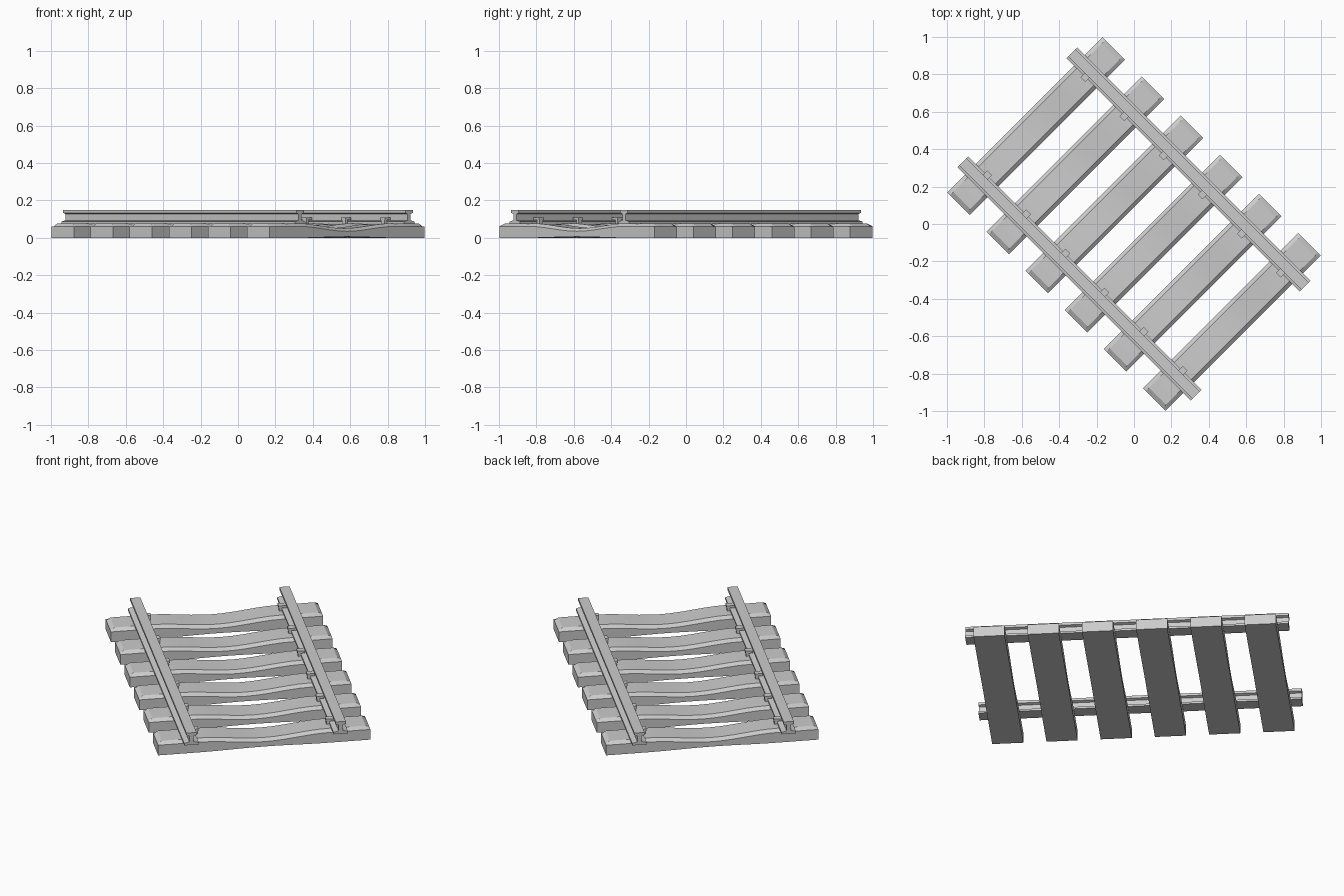
import bpy, bmesh, math
from mathutils import Matrix

if "Cube" in bpy.data.objects:
    bpy.data.objects.remove(bpy.data.objects["Cube"])

# local x runs along the rails, local y along the sleepers; all turned -45 degrees
TURN = Matrix.Rotation(math.radians(-45), 4, 'Z')


def finish(name, bm, smooth=False):
    bmesh.ops.recalc_face_normals(bm, faces=bm.faces)
    bm.transform(TURN)
    me = bpy.data.meshes.new(name)
    bm.to_mesh(me)
    bm.free()
    ob = bpy.data.objects.new(name, me)
    bpy.context.collection.objects.link(ob)
    if smooth:
        bpy.context.view_layer.objects.active = ob
        ob.select_set(True)
        bpy.ops.object.shade_smooth_by_angle(angle=math.radians(25))
        ob.select_set(False)
    return ob


def loft(bm, rings):
    loops = [[bm.verts.new(p) for p in r] for r in rings]
    n = len(loops[0])
    for a, b in zip(loops, loops[1:]):
        for i in range(n):
            j = (i + 1) % n
            bm.faces.new((a[i], a[j], b[j], b[i]))
    bm.faces.new(loops[0])
    bm.faces.new(loops[-1])


def add_box(bm, center, size):
    m = Matrix.Translation(center) @ Matrix.Diagonal((*size, 1))
    bmesh.ops.create_cube(bm, size=1, matrix=m)


def sleeper_ring(x, y, end=False):
    # the sleeper is waisted in height between the rails
    t = min(abs(y) / 0.36, 1)
    s = 0.5 + 0.5 * math.cos(math.pi * t)
    low, top = 0.006 * s, 0.077 - 0.026 * s
    side = top - 0.016
    if end:
        top = side
    half = [(0.085, low), (0.085, side), (0.065, top)]
    pts = half + [(-a, z) for a, z in reversed(half)]
    return [(x + a, y, z) for a, z in pts]


xs = [-0.74 + 0.296 * i for i in range(6)]

# sleepers
for i, x in enumerate(xs):
    bm = bmesh.new()
    mids = [-0.36 + 0.06 * k for k in range(13)]
    rings = [sleeper_ring(x, -0.586, True), sleeper_ring(x, -0.563)]
    rings += [sleeper_ring(x, y) for y in mids]
    rings += [sleeper_ring(x, 0.563), sleeper_ring(x, 0.586, True)]
    loft(bm, rings)
    finish(f"sleeper_{i + 1}", bm, True)

# rails: foot, web and head in one I-shaped profile, with spikes on the inner side
half_rail = [(0.040, 0.075), (0.040, 0.087), (0.012, 0.094),
             (0.012, 0.128), (0.028, 0.133), (0.028, 0.148)]
profile = half_rail + [(-a, z) for a, z in reversed(half_rail)]
for side, label in ((1, "back"), (-1, "front")):
    bm = bmesh.new()
    loft(bm, [[(x, side * 0.412 + a, z) for a, z in profile] for x in (-0.882, 0.882)])
    finish(f"{label}_rail", bm)
    bm = bmesh.new()
    for x in xs:
        add_box(bm, (x, side * 0.364, 0.085), (0.026, 0.016, 0.03))
        add_box(bm, (x, side * 0.373, 0.103), (0.036, 0.042, 0.014))
    finish(f"{label}_rail_spikes", bm)
